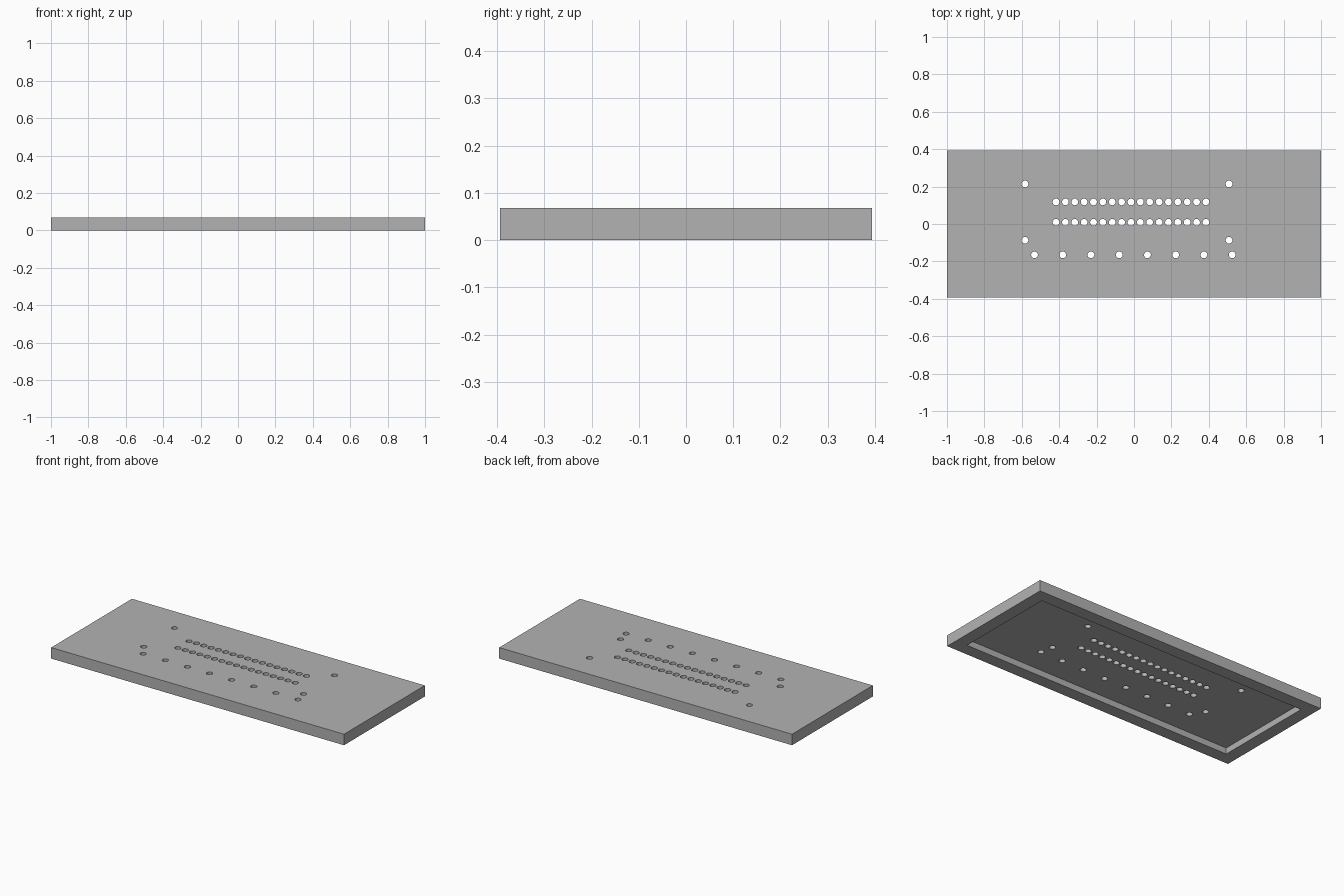
import bpy
import bmesh
from mathutils import Matrix

LENGTH, WIDTH, HEIGHT = 2.0, 0.788, 0.068
WALL, PLATE = 0.077, 0.03
HOLE_RADIUS = 0.018

cube = bpy.data.objects.get("Cube")
if cube:
    bpy.data.objects.remove(cube, do_unlink=True)

grey = bpy.data.materials.new("plain grey")
grey.use_nodes = True
colour = (0.45, 0.45, 0.45, 1)
grey.diffuse_color = colour
grey.node_tree.nodes["Principled BSDF"].inputs["Base Color"].default_value = colour


def make_object(name, bm):
    bmesh.ops.recalc_face_normals(bm, faces=bm.faces)
    mesh = bpy.data.meshes.new(name)
    bm.to_mesh(mesh)
    bm.free()
    mesh.materials.append(grey)
    obj = bpy.data.objects.new(name, mesh)
    bpy.context.collection.objects.link(obj)
    return obj


def add_box(bm, x, y, z0, z1):
    matrix = Matrix.Translation((0, 0, (z0 + z1) / 2)) @ Matrix.Diagonal((x, y, z1 - z0, 1))
    bmesh.ops.create_cube(bm, size=1, matrix=matrix)


def row(first, pitch, count, y):
    return [(first + i * pitch, y) for i in range(count)]


# Solid slab
bm = bmesh.new()
add_box(bm, LENGTH, WIDTH, 0, HEIGHT)
cover = make_object("cover_plate", bm)

# Pocket open to the underside
bm = bmesh.new()
add_box(bm, LENGTH - 2 * WALL, WIDTH - 2 * WALL, -0.05, HEIGHT - PLATE)
pocket = make_object("pocket_cutter", bm)

# Two pin rows, a row of wider spaced holes and four mounting holes
holes = row(-0.417, 0.0501, 17, 0.118) + row(-0.417, 0.0501, 17, 0.009)
holes += row(-0.532, 0.151, 8, -0.165)
holes += [(x, y) for x in (-0.583, 0.508) for y in (0.214, -0.087)]
bm = bmesh.new()
for x, y in holes:
    bmesh.ops.create_cone(bm, cap_ends=True, segments=24, radius1=HOLE_RADIUS,
                          radius2=HOLE_RADIUS, depth=0.3,
                          matrix=Matrix.Translation((x, y, HEIGHT)))
drills = make_object("hole_cutter", bm)

# Cut the slab, then discard the cutters
bpy.ops.object.select_all(action='DESELECT')
bpy.context.view_layer.objects.active = cover
cover.select_set(True)
for cutter in (pocket, drills):
    cutter.hide_render = True
    mod = cover.modifiers.new("cut", 'BOOLEAN')
    mod.operation = 'DIFFERENCE'
    mod.solver = 'EXACT'
    mod.object = cutter
    bpy.ops.object.modifier_apply(modifier=mod.name)
    bpy.data.objects.remove(cutter, do_unlink=True)

bpy.ops.object.shade_smooth_by_angle()
